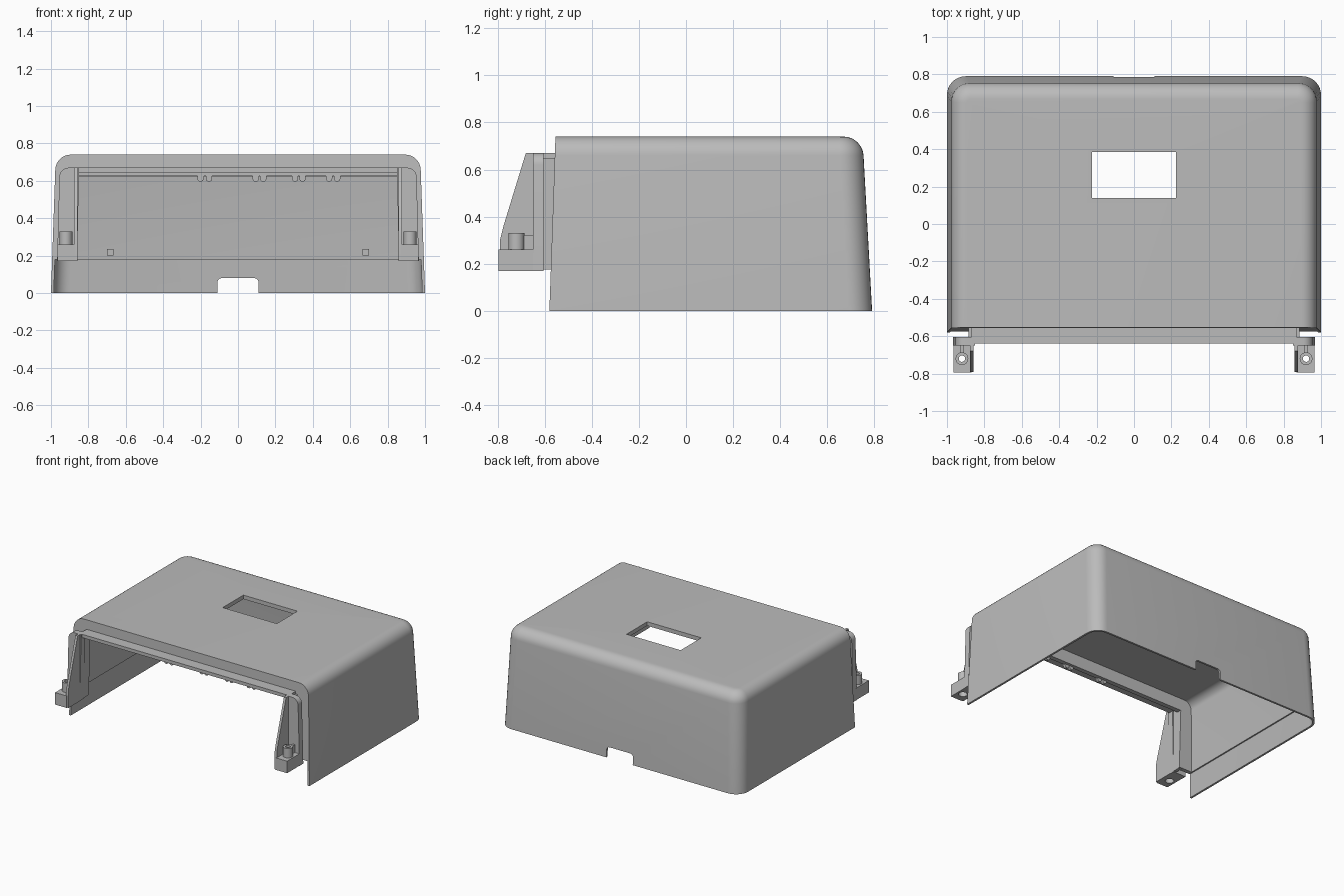
import bpy, bmesh
from math import sin, cos, pi

if "Cube" in bpy.data.objects:
    bpy.data.objects.remove(bpy.data.objects["Cube"])

grey = bpy.data.materials.new("plain_grey")
grey.use_nodes = True
grey.diffuse_color = (0.5, 0.5, 0.5, 1)
grey.node_tree.nodes["Principled BSDF"].inputs["Base Color"].default_value = (0.5, 0.5, 0.5, 1)


def finish(name, bm):
    bmesh.ops.recalc_face_normals(bm, faces=bm.faces)
    mesh = bpy.data.meshes.new(name)
    bm.to_mesh(mesh)
    bm.free()
    mesh.materials.append(grey)
    obj = bpy.data.objects.new(name, mesh)
    bpy.context.collection.objects.link(obj)
    return obj


def loft(name, rings):
    bm = bmesh.new()
    loops = [[bm.verts.new(p) for p in ring] for ring in rings]
    n = len(loops[0])
    for a, b in zip(loops, loops[1:]):
        for i in range(n):
            j = (i + 1) % n
            bm.faces.new((a[i], a[j], b[j], b[i]))
    bm.faces.new(loops[0])
    bm.faces.new(loops[-1])
    return finish(name, bm)


def prism(name, pts, axis, a, b):
    """Extrude a 2D outline along one axis from a to b."""
    place = {"x": lambda p, d: (d, p[0], p[1]),
             "y": lambda p, d: (p[0], d, p[1]),
             "z": lambda p, d: (p[0], p[1], d)}[axis]
    return loft(name, [[place(p, d) for p in pts] for d in (a, b)])


def box(name, x0, x1, y0, y1, z0, z1):
    return prism(name, [(x0, y0), (x1, y0), (x1, y1), (x0, y1)], "z", z0, z1)


def disc(name, x, y, r, z0, z1, n=24):
    pts = [(x + r * cos(2 * pi * i / n), y + r * sin(2 * pi * i / n)) for i in range(n)]
    return prism(name, pts, "z", z0, z1)


def arc(cx, cy, r, start, end, n=8):
    return [(cx + r * cos(start + (end - start) * i / n),
             cy + r * sin(start + (end - start) * i / n)) for i in range(n + 1)]


def tub(name, z0, z1, t, fillet, front):
    """Tapered block with round back corners and a filleted top, inset by t."""
    levels = [(z0, 0), (z1 - fillet, 0)]
    if fillet:
        levels += [(z1 - fillet + fillet * sin(k * pi / 16), fillet * (1 - cos(k * pi / 16)))
                   for k in range(1, 9)]
    else:
        levels[1] = (z1, 0)
    rings = []
    for z, inset in levels:
        w = 1 - 0.035 * z - t - inset
        back = 0.79 - 0.055 * z - t - inset
        r = 0.1 - t - inset
        f = front + 0.035 * z
        pts = [(w, f)] + arc(w - r, back - r, r, 0, pi / 2)
        pts += arc(r - w, back - r, r, pi / 2, pi) + [(-w, f)]
        rings.append([(x, y, z) for x, y in pts])
    return loft(name, rings)


def cut(obj, cutter):
    mod = obj.modifiers.new("cut", "BOOLEAN")
    mod.operation = "DIFFERENCE"
    mod.solver = "EXACT"
    mod.object = cutter
    bpy.context.view_layer.update()
    with bpy.context.temp_override(object=obj, active_object=obj, selected_objects=[obj]):
        bpy.ops.object.modifier_apply(modifier=mod.name)
    bpy.data.objects.remove(cutter)


# Cover shell: hollow, open below and in front
shell = tub("cover_shell", 0, 0.74, 0, 0.08, -0.58)
cut(shell, tub("cavity", -0.1, 0.71, 0.025, 0.06, -0.55))
cut(shell, tub("thin_rim_cavity", -0.1, 0.18, 0.015, 0, -0.75))
cut(shell, box("front_opening", -0.86, 0.86, -0.75, -0.45, -0.1, 0.62))
cut(shell, box("display_window", -0.225, 0.225, 0.14, 0.385, 0.6, 0.9))
notch = [(0.11, -0.1)] + arc(0.085, 0.055, 0.025, 0, pi / 2, 5)
notch += arc(-0.085, 0.055, 0.025, pi / 2, pi, 5) + [(-0.11, -0.1)]
cut(shell, prism("cable_notch", notch, "y", 0.6, 1))

# Front cross beam with its rear lip
box("front_beam", -0.87, 0.87, -0.64, -0.555, 0.645, 0.67)
box("beam_lip", -0.86, 0.86, -0.57, -0.545, 0.625, 0.65)

# Mounting brackets, one on each side
for s, side in ((1, "left"), (-1, "right")):
    def span(a, b):
        return sorted((s * a, s * b))

    # upright plate with a rounded outer shoulder
    plate = [(0.86, 0.17), (0.967, 0.17)] + arc(0.905, 0.62, 0.05, 0, pi / 2) + [(0.85, 0.67)]
    prism(side + "_upright", [(s * x, z) for x, z in plate], "y", -0.65, -0.605)
    box(side + "_neck", *span(0.86, 0.885), -0.61, -0.55, 0.175, 0.65)

    # sloping gusset on the inner side
    slope = [(-0.79, 0.17), (-0.79, 0.3), (-0.775, 0.36), (-0.68, 0.67), (-0.64, 0.67), (-0.64, 0.17)]
    prism(side + "_gusset", slope, "x", *span(0.858, 0.876))

    # screw foot with a bored boss
    foot = box(side + "_foot", *span(0.87, 0.965), -0.795, -0.645, 0.17, 0.26)
    boss = disc(side + "_boss", s * 0.92, -0.72, 0.034, 0.25, 0.33)
    for part in (foot, boss):
        cut(part, disc("bore", s * 0.92, -0.72, 0.017, 0.1, 0.4))
    cut(foot, disc("counterbore", s * 0.92, -0.72, 0.03, 0.1, 0.22))
    box(side + "_boss_rib", *span(0.912, 0.928), -0.69, -0.645, 0.25, 0.32)

    # small stop on the inside of the back wall
    box(side + "_stop", *span(0.665, 0.7), 0.71, 0.77, 0.2, 0.235)

# Pairs of rounded clip teeth under the beam
for i, x in enumerate((-0.2, -0.155, 0.095, 0.135, 0.305, 0.345, 0.487, 0.53)):
    tooth = [(x - 0.017, 0.64)] + arc(x, 0.612, 0.017, pi, 2 * pi) + [(x + 0.017, 0.64)]
    prism("clip_tooth_%d" % (i + 1), tooth, "y", -0.57, -0.55)

# Smooth shading with sharp edges kept
for obj in bpy.context.collection.objects:
    if obj.type == "MESH" and grey.name in obj.data.materials:
        bpy.ops.object.select_all(action="DESELECT")
        obj.select_set(True)
        bpy.context.view_layer.objects.active = obj
        bpy.ops.object.shade_smooth_by_angle(angle=pi / 6)
